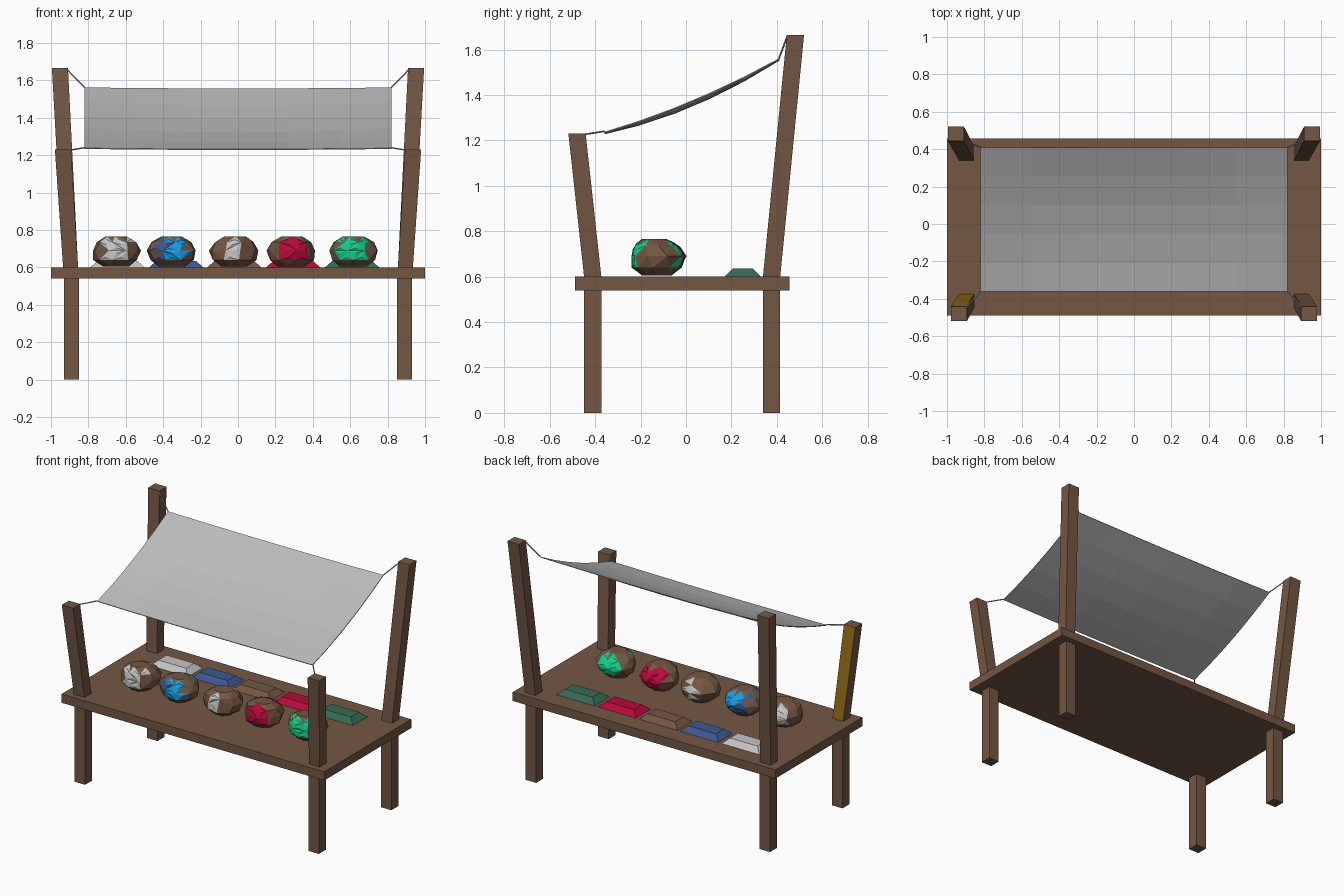
import bpy, bmesh, math, random
from mathutils import Vector

if "Cube" in bpy.data.objects:
    bpy.data.objects.remove(bpy.data.objects["Cube"])

random.seed(4)


def lin(c):
    c /= 255
    return c / 12.92 if c <= 0.04045 else ((c + 0.055) / 1.055) ** 2.4


def material(name, r, g, b):
    m = bpy.data.materials.new(name)
    m.diffuse_color = (lin(r), lin(g), lin(b), 1)
    m.use_nodes = True
    m.node_tree.nodes["Principled BSDF"].inputs["Base Color"].default_value = m.diffuse_color
    return m


WOOD = material("brown wood", 116, 87, 68)
CLOTH = material("grey cloth", 188, 188, 188)
OCHRE = material("ochre", 150, 108, 22)
WHITE = material("pale crystal", 196, 196, 196)
NAVY = material("dark blue", 62, 88, 146)
BLUE = material("bright blue", 24, 160, 230)
RED = material("crimson", 182, 10, 58)
GREEN = material("bright green", 22, 205, 138)
PINE = material("dark green", 54, 106, 84)


def finish(name, bm, *mats):
    bmesh.ops.recalc_face_normals(bm, faces=bm.faces)
    me = bpy.data.meshes.new(name)
    bm.to_mesh(me)
    bm.free()
    for m in mats:
        me.materials.append(m)
    ob = bpy.data.objects.new(name, me)
    bpy.context.collection.objects.link(ob)
    return ob


def frustum(name, low, high, low_half, high_half, *mats):
    """Four-sided block between two horizontal rectangles."""
    bm = bmesh.new()
    rings = []
    for c, (hx, hy) in ((low, low_half), (high, high_half)):
        rings.append([bm.verts.new((c[0] + sx * hx, c[1] + sy * hy, c[2]))
                      for sx, sy in ((-1, -1), (1, -1), (1, 1), (-1, 1))])
    bm.faces.new(rings[0])
    bm.faces.new(rings[1])
    for i in range(4):
        j = (i + 1) % 4
        bm.faces.new((rings[0][i], rings[0][j], rings[1][j], rings[1][i]))
    return finish(name, bm, *mats)


# Table top
frustum("table_top", (0, -0.017, 0.54), (0, -0.017, 0.6), (1, 0.473), (1, 0.473), WOOD)

# Legs, leaning canopy posts and the ropes tied to them
for side, s in (("left", -1), ("right", 1)):
    for end, y, top, corner in (
            ("front", -0.411, (0.936, -0.48, 1.23), (0.82, -0.36, 1.24)),
            ("back", 0.377, (0.952, 0.482, 1.665), (0.82, 0.41, 1.562))):
        sq = (0.04, 0.038)
        frustum(f"{end}_{side}_leg", (s * 0.89, y, 0), (s * 0.89, y, 0.54), sq, sq, WOOD)
        post = frustum(f"{end}_{side}_post", (s * 0.895, y, 0.6),
                       (s * top[0], top[1], top[2]), sq, (0.043, 0.038), WOOD, OCHRE)
        if end == "front" and s < 0:
            # one inner post face has its own colour
            for p in post.data.polygons:
                p.material_index = int(p.normal.y > 0.7)
        a = Vector((s * (top[0] - 0.035), top[1] + (0.03 if y < 0 else -0.035), top[2] - 0.004))
        b = Vector((s * corner[0], corner[1], corner[2]))
        bm = bmesh.new()
        bmesh.ops.create_cone(bm, cap_ends=True, segments=5, radius1=0.004,
                              radius2=0.004, depth=(b - a).length)
        bm.transform((b - a).to_track_quat('Z', 'Y').to_matrix().to_4x4())
        bmesh.ops.translate(bm, verts=bm.verts, vec=(a + b) / 2)
        finish(f"{end}_{side}_rope", bm, CLOTH)

# Sagging canopy
bm = bmesh.new()
bmesh.ops.create_grid(bm, x_segments=6, y_segments=5, size=1)
for v in bm.verts:
    u, w = v.co.x, v.co.y
    z = 1.4 + 0.162 * w - 0.025 * (1 - w * w) - 0.022 * (1 - u * u) * (1 - 0.75 * w * w)
    v.co = (0.82 * u, 0.025 + 0.385 * w, z)
canopy = finish("canopy", bm, CLOTH)
mod = canopy.modifiers.new("thickness", 'SOLIDIFY')
mod.thickness = 0.005


def geode(name, x, width, *mats):
    """Faceted stone with crystal facets on its front and back."""
    bm = bmesh.new()
    n = 9
    for z, r, dy in ((-0.08, 0.55, -0.01), (-0.045, 0.9, -0.01), (0.005, 1.0, 0),
                     (0.05, 0.82, -0.01), (0.08, 0.45, -0.02)):
        off = random.random()
        for i in range(n):
            a = 2 * math.pi * (i + off) / n
            k = r * random.uniform(0.92, 1.04)
            bm.verts.new((0.135 * k * math.cos(a), 0.12 * k * math.sin(a) + dy, z))
    hull = bmesh.ops.convex_hull(bm, input=bm.verts)
    loose = {v for v in hull["geom_interior"] if isinstance(v, bmesh.types.BMVert)}
    bmesh.ops.delete(bm, geom=list(loose), context='VERTS')
    bmesh.ops.recalc_face_normals(bm, faces=bm.faces)
    gems = []
    for f in bm.faces:
        c = f.calc_center_median()
        if abs(f.normal.y) > 0.35 and abs(c.x) < width and -0.04 < c.z < 0.07:
            f.material_index = len(mats) if len(mats) > 1 and c.x < -0.02 else 1
            gems.append(f)
    bmesh.ops.poke(bm, faces=gems, offset=0.006)
    bmesh.ops.translate(bm, verts=bm.verts, vec=(x, -0.12, 0.685))
    finish(name, bm, WOOD, *mats)


# Geodes on the front half of the table, ingots behind them
goods = (("white", -0.65, -0.645, 0.075, (WHITE,), WHITE),
         ("blue", -0.355, -0.33, 0.075, (BLUE, NAVY), NAVY),
         ("brown", -0.02, -0.02, 0.03, (WHITE,), WOOD),
         ("red", 0.285, 0.295, 0.075, (RED,), RED),
         ("green", 0.615, 0.61, 0.075, (GREEN,), PINE))
for colour, gx, ix, width, gem_mats, bar_mat in goods:
    geode(f"{colour}_geode", gx, width, *gem_mats)
    frustum(f"{colour}_ingot", (ix, 0.25, 0.6), (ix, 0.25, 0.635),
            (0.145, 0.08), (0.105, 0.045), bar_mat)
